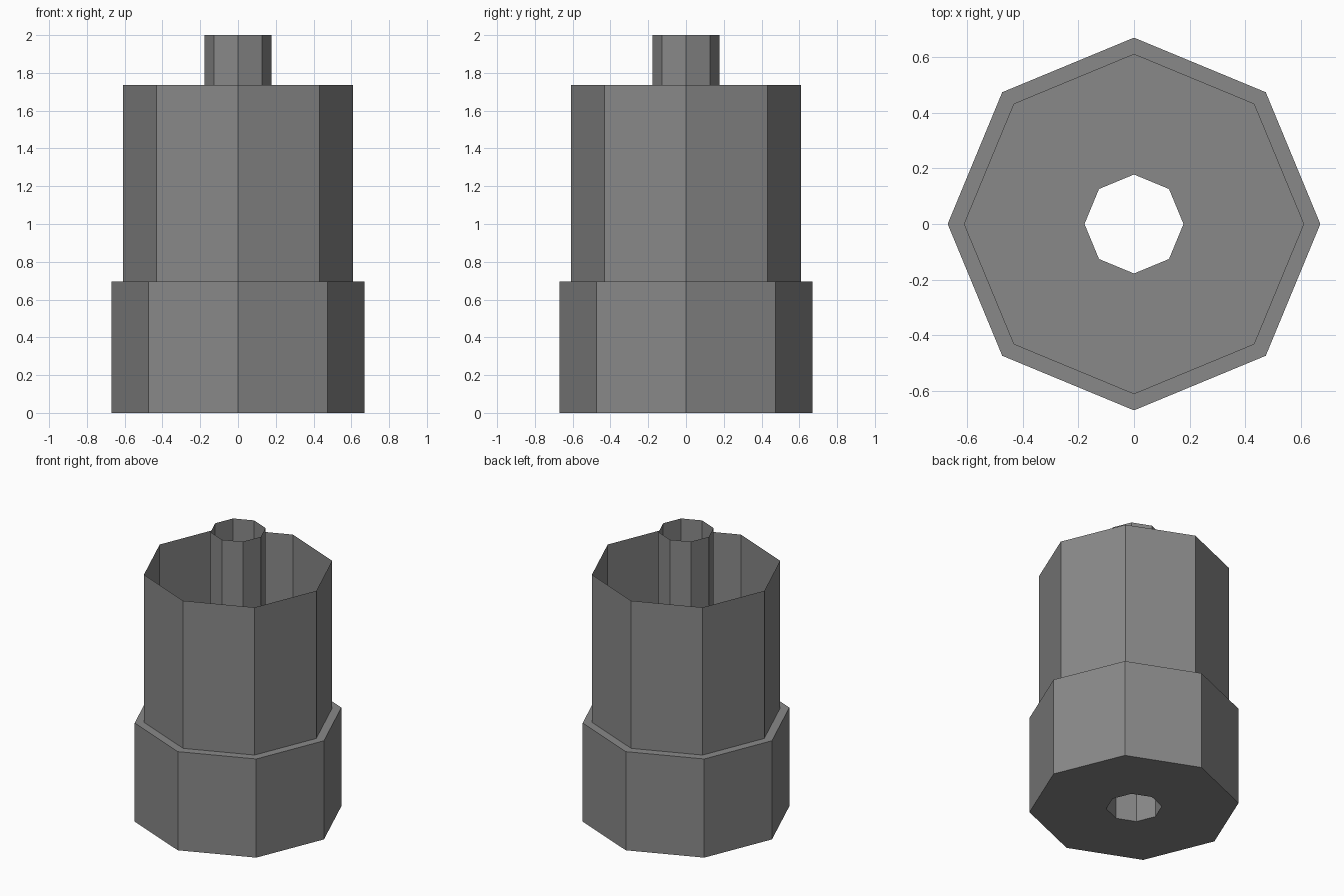
import bpy
import math

if "Cube" in bpy.data.objects:
    bpy.data.objects.remove(bpy.data.objects["Cube"])

SIDES = 8

grey = bpy.data.materials.new("mid_grey")
grey.diffuse_color = (0.25, 0.25, 0.25, 1.0)
grey.use_nodes = True
grey.node_tree.nodes["Principled BSDF"].inputs["Base Color"].default_value = grey.diffuse_color


def turned_shell(name, profile):
    """Sweep an open (radius, height) profile around z as a thin flat-sided shell."""
    verts = [(r * math.cos(math.tau * i / SIDES), r * math.sin(math.tau * i / SIDES), z)
             for r, z in profile for i in range(SIDES)]
    faces = []
    for k in range(len(profile) - 1):
        lo, hi = k * SIDES, (k + 1) * SIDES
        for i in range(SIDES):
            j = (i + 1) % SIDES
            faces.append((lo + i, lo + j, hi + j, hi + i))
    mesh = bpy.data.meshes.new(name)
    mesh.from_pydata(verts, [], faces)
    mesh.materials.append(grey)
    obj = bpy.data.objects.new(name, mesh)
    bpy.context.collection.objects.link(obj)
    return obj


# Central tube, open at both ends
turned_shell("centre_tube", [(0.178, 2.0), (0.178, 0.0)])

# Base plate with hole, wide lower wall, step ledge and narrower open-topped wall
turned_shell("stepped_housing", [(0.178, 0.0), (0.67, 0.0), (0.67, 0.695),
                                 (0.61, 0.695), (0.61, 1.735)])
